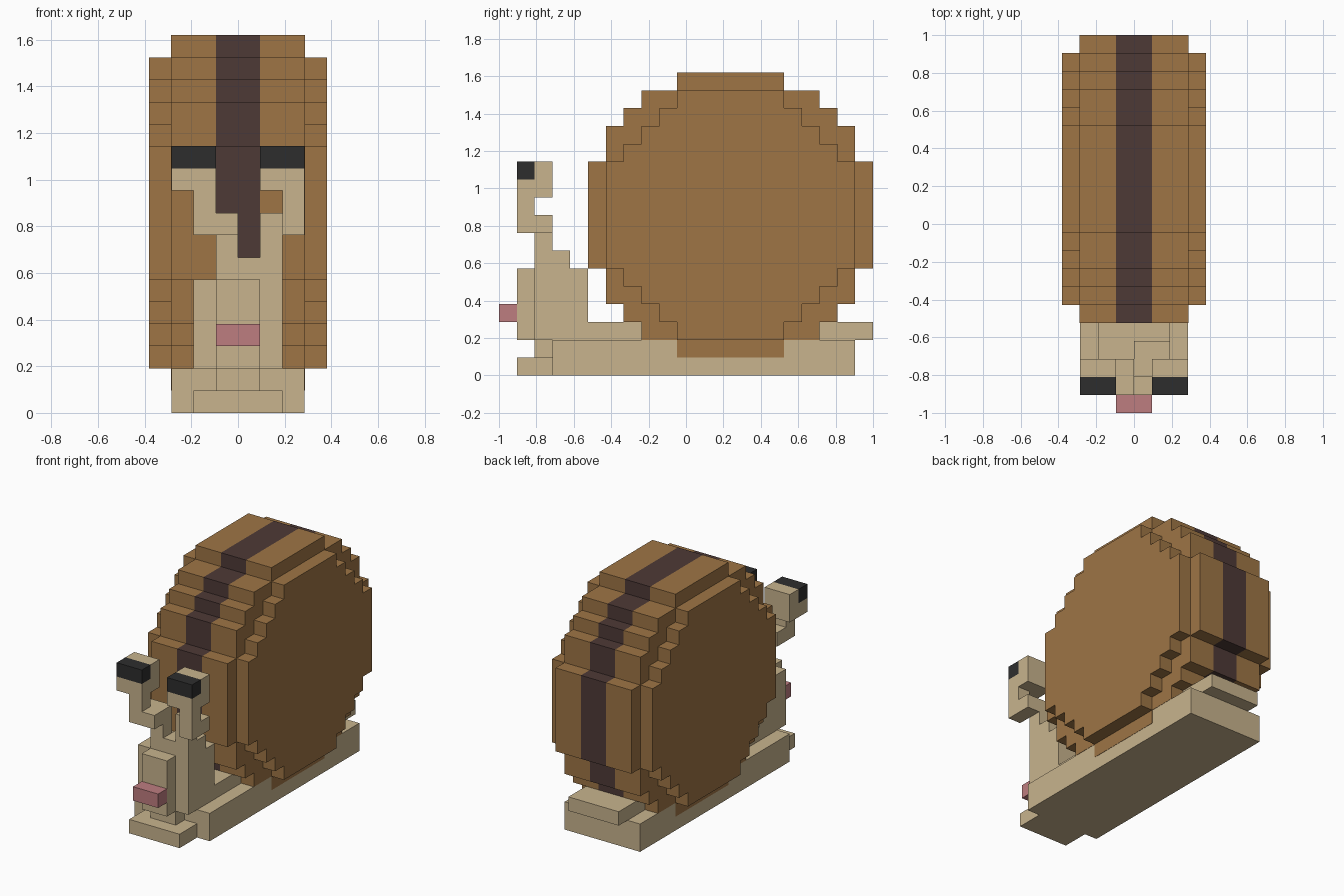
import bpy, bmesh

if "Cube" in bpy.data.objects:
    bpy.data.objects.remove(bpy.data.objects["Cube"])

U = 2 / 21  # one block


def material(name, color):
    m = bpy.data.materials.new(name)
    m.use_nodes = True
    rgba = (*color, 1)
    m.diffuse_color = rgba
    m.node_tree.nodes["Principled BSDF"].inputs["Base Color"].default_value = rgba
    return m


BROWN = material("shell brown", (0.342, 0.178, 0.060))
STRIPE = material("stripe brown", (0.076, 0.042, 0.037))
TAN = material("body tan", (0.578, 0.456, 0.270))
PINK = material("mouth pink", (0.515, 0.205, 0.216))
BLACK = material("eye black", (0.027, 0.027, 0.027))


def finish(name, bm, mats):
    bmesh.ops.recalc_face_normals(bm, faces=bm.faces)
    mesh = bpy.data.meshes.new(name)
    bm.to_mesh(mesh)
    bm.free()
    for m in mats:
        mesh.materials.append(m)
    obj = bpy.data.objects.new(name, mesh)
    bpy.context.collection.objects.link(obj)
    return obj


def blocks(name, mat, *boxes):
    """Boxes given in blocks as (x0, x1, y0, y1, z0, z1); y counts from the front."""
    bm = bmesh.new()
    for x0, x1, y0, y1, z0, z1 in boxes:
        for v in bmesh.ops.create_cube(bm, size=1)["verts"]:
            x = x1 if v.co.x > 0 else x0
            y = y1 if v.co.y > 0 else y0
            z = z1 if v.co.z > 0 else z0
            v.co = (x * U, y * U - 1, z * U)
    return finish(name, bm, [mat])


def stepped_disc(name, steps, cuts, mats):
    """Stepped round outline from quarter steps (half width, half height), extruded along x."""
    quarter = []
    for i, (w, h) in enumerate(steps):
        quarter.append((w, h))
        if i + 1 < len(steps):
            quarter.append((w, steps[i + 1][1]))
    back = quarter[::-1]
    loop = (quarter + [(w, -h) for w, h in back]
            + [(-w, -h) for w, h in quarter] + [(-w, h) for w, h in back])
    bm = bmesh.new()
    rings = [[bm.verts.new((x * U, (y + 13) * U - 1, (z + 9) * U)) for y, z in loop]
             for x in cuts]
    n = len(loop)
    for a, b in zip(rings, rings[1:]):
        for i in range(n):
            j = (i + 1) % n
            bm.faces.new((a[i], a[j], b[j], b[i]))
    bm.faces.new(rings[0])
    bm.faces.new(rings[-1])
    # the middle band carries the stripe
    if len(mats) > 1:
        for f in bm.faces:
            if all(abs(v.co.x) < 1.1 * U for v in f.verts):
                f.material_index = 1
    return finish(name, bm, mats)


# Shell: striped wheel with a smaller disc on each side
stepped_disc("shell", [(3, 8), (5, 7), (6, 6), (7, 5), (8, 3)],
             [-3.02, -1, 1, 3.02], [BROWN, STRIPE])
for side, s in (("left", 1), ("right", -1)):
    stepped_disc("shell_side_" + side, [(3, 7), (4, 6), (5, 5), (6, 4), (7, 3)],
                 [3 * s, 4 * s], [BROWN])

# Foot and body slab with raised tail
blocks("foot", TAN, (-3, 3, 3, 20, 0, 2))
blocks("foot_front", TAN, (-2, 2, 1, 3, 0, 1))
blocks("back_and_tail", TAN, (-2, 2, 4, 21, 2, 3))

# Head
blocks("neck", TAN, (-1, 1, 2, 3, 1, 2))
blocks("head", TAN, (-2, 0, 2, 4, 2, 6), (0, 2, 2, 4, 2, 7), (-2, 2, 4, 5, 3, 6))
blocks("face", TAN, (-1, 1, 1, 2, 2, 6))
blocks("mouth", PINK, (-1, 1, 0, 1, 3, 4))

# Crooked eye stalks
blocks("left_stalk", TAN, (1, 2, 2, 3, 7, 9), (2, 3, 1, 3, 8, 9), (2, 3, 1, 2, 9, 10))
blocks("right_stalk", TAN, (-1, 0, 2, 3, 6, 8), (-2, 0, 2, 3, 8, 9),
       (-2, 0, 1, 2, 8, 9), (-2, -1, 1, 2, 9, 10))

# Eyes
for side, x in (("left", 1), ("right", -3)):
    blocks(side + "_eye_socket", TAN, (x, x + 2, 1, 3, 10, 11), (x, x + 2, 2, 3, 11, 12))
    blocks(side + "_eye", BLACK, (x, x + 2, 1, 2, 11, 12))
